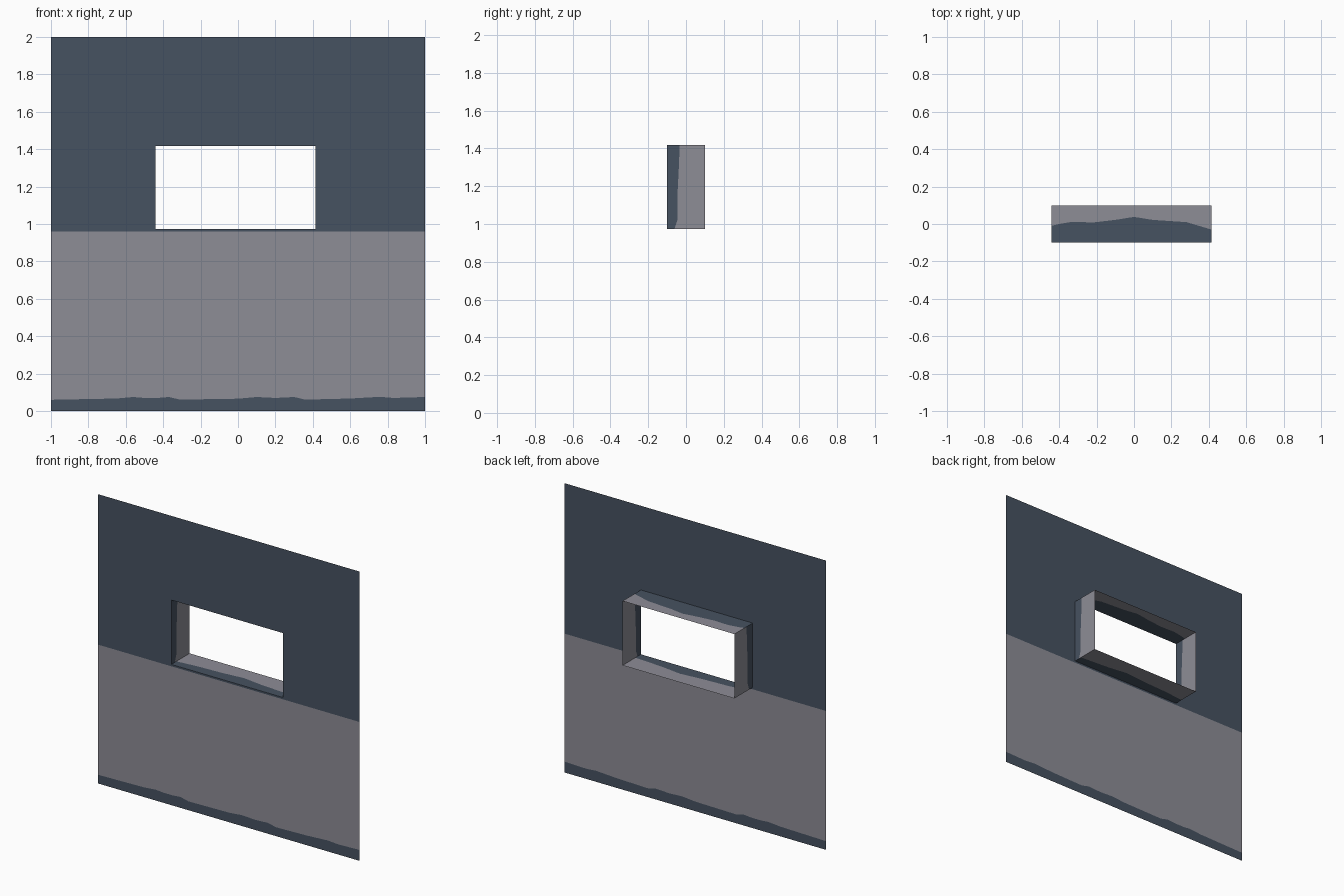
import bpy, bmesh

if "Cube" in bpy.data.objects:
    bpy.data.objects.remove(bpy.data.objects["Cube"])

def material(name, rgb):
    m = bpy.data.materials.new(name)
    m.diffuse_color = (*rgb, 1)
    m.use_nodes = True
    m.node_tree.nodes["Principled BSDF"].inputs["Base Color"].default_value = m.diffuse_color
    return m

BLUE = material("slate blue paint", (0.062, 0.084, 0.119))
GREY = material("worn grey plaster", (0.270, 0.266, 0.305))
X0, X1, Z0, Z1 = -0.44, 0.415, 0.973, 1.418   # window opening
FRONT, BACK = -0.1, 0.1

def build(name, bands, place, flip):
    """Each band is (lower points, upper points, material index) in 2D; place maps 2D to 3D."""
    bm = bmesh.new()
    for low, high, mat in bands:
        pts = low + high[::-1]
        if flip:
            pts = pts[::-1]
        bm.faces.new([bm.verts.new(place(*p)) for p in pts]).material_index = mat
    bmesh.ops.remove_doubles(bm, verts=bm.verts, dist=1e-5)
    bmesh.ops.triangulate(bm, faces=bm.faces)
    me = bpy.data.meshes.new(name)
    bm.to_mesh(me)
    bm.free()
    me.materials.append(BLUE)
    me.materials.append(GREY)
    ob = bpy.data.objects.new(name, me)
    bpy.context.collection.objects.link(ob)

def rect(a, b, c, d, mat):
    return ([(a, c), (b, c)], [(a, d), (b, d)], mat)

# wall face with opening, grey lower panel and ragged skirting
ragged = [(-1, .06), (-.65, .067), (-.56, .075), (-.5, .07), (-.43, .07), (-.37, .075),
          (-.31, .061), (0, .066), (.1, .075), (.2, .07), (.3, .075), (.36, .061),
          (.6, .067), (.76, .076), (.83, .07), (1, .075)]
wall = [([(-1, 0), (1, 0)], ragged, 0),
        (ragged, [(-1, .96), (1, .96)], 1),
        rect(-1, 1, .96, Z0, 0), rect(-1, X0, Z0, Z1, 0),
        rect(X1, 1, Z0, Z1, 0), rect(-1, 1, Z1, 2, 0)]
build("wall", wall, lambda x, z: (x, FRONT, z), False)

# window reveals: blue paint at the front fading to plaster along an uneven line
def reveal(name, edge, place, flip):
    a, b = edge[0][0], edge[-1][0]
    build(name, [([(a, FRONT), (b, FRONT)], edge, 0),
                 (edge, [(a, BACK), (b, BACK)], 1)], place, flip)

head = [(X0, -.01), (-.4, 0), (-.33, .012), (-.22, .008), (-.1, .022), (0, .038),
        (.1, .022), (.28, .01), (X1, -.03)]
sill = [(X0, -.045), (-.3, -.03), (-.1, -.02), (.05, -.005), (.2, -.025), (X1, -.04)]
jamb = [(Z0, -.062), (1.025, -.044), (1.18, -.044), (1.3, -.038), (Z1, -.033)]
reveal("window_head", head, lambda u, y: (u, y, Z1), True)
reveal("window_sill", sill, lambda u, y: (u, y, Z0), False)
reveal("left_jamb", jamb, lambda u, y: (X0, y, u), True)
reveal("right_jamb", jamb, lambda u, y: (X1, y, u), False)
